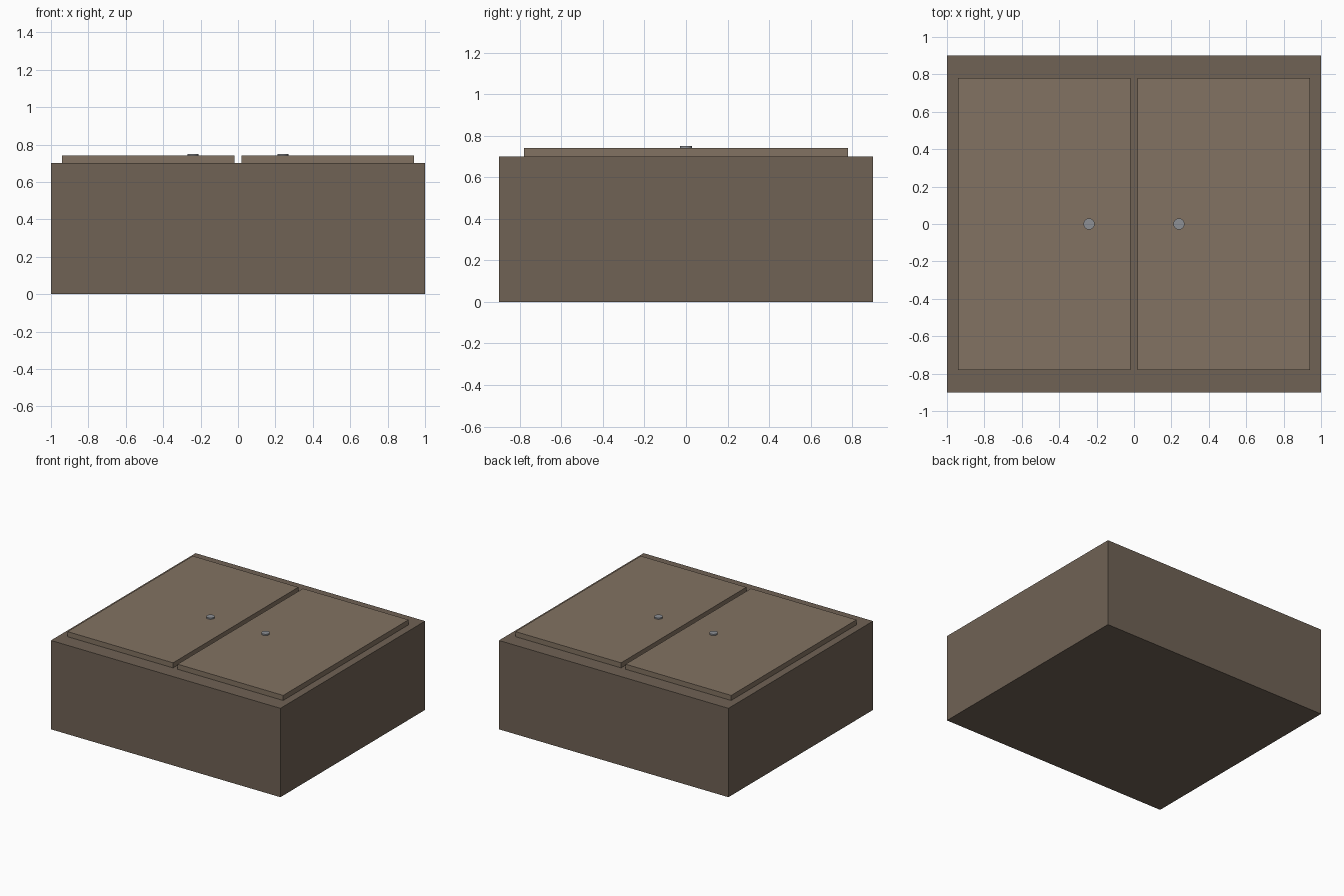
import bpy

if "Cube" in bpy.data.objects:
    bpy.data.objects.remove(bpy.data.objects["Cube"])

def material(name, rgb):
    m = bpy.data.materials.new(name)
    m.diffuse_color = (*rgb, 1)
    m.use_nodes = True
    m.node_tree.nodes["Principled BSDF"].inputs["Base Color"].default_value = m.diffuse_color
    return m

WOOD = material("dark_wood", (0.16, 0.122, 0.09))
PANEL = material("light_wood", (0.225, 0.17, 0.122))
METAL = material("metal", (0.27, 0.28, 0.30))

def box(name, lo, hi, mat):
    centre = [(a + b) / 2 for a, b in zip(lo, hi)]
    bpy.ops.mesh.primitive_cube_add(size=1, location=centre)
    ob = bpy.context.object
    ob.name = name
    ob.scale = [b - a for a, b in zip(lo, hi)]
    bpy.ops.object.transform_apply(location=False, rotation=False, scale=True)
    ob.data.materials.append(mat)
    return ob

# Cabinet body
box("cabinet_body", (-1, -0.9, 0), (1, 0.9, 0.7), WOOD)

# Pair of door panels, each with a flat round knob
for side, s in (("left", -1), ("right", 1)):
    x0, x1 = sorted((s * 0.02, s * 0.94))
    box(side + "_door", (x0, -0.78, 0.7), (x1, 0.78, 0.74), PANEL)

    bpy.ops.mesh.primitive_cylinder_add(vertices=24, radius=0.03, depth=0.01,
                                        location=(s * 0.24, 0, 0.745))
    knob = bpy.context.object
    knob.name = side + "_knob"
    knob.data.materials.append(METAL)
    bpy.ops.object.shade_smooth_by_angle()
